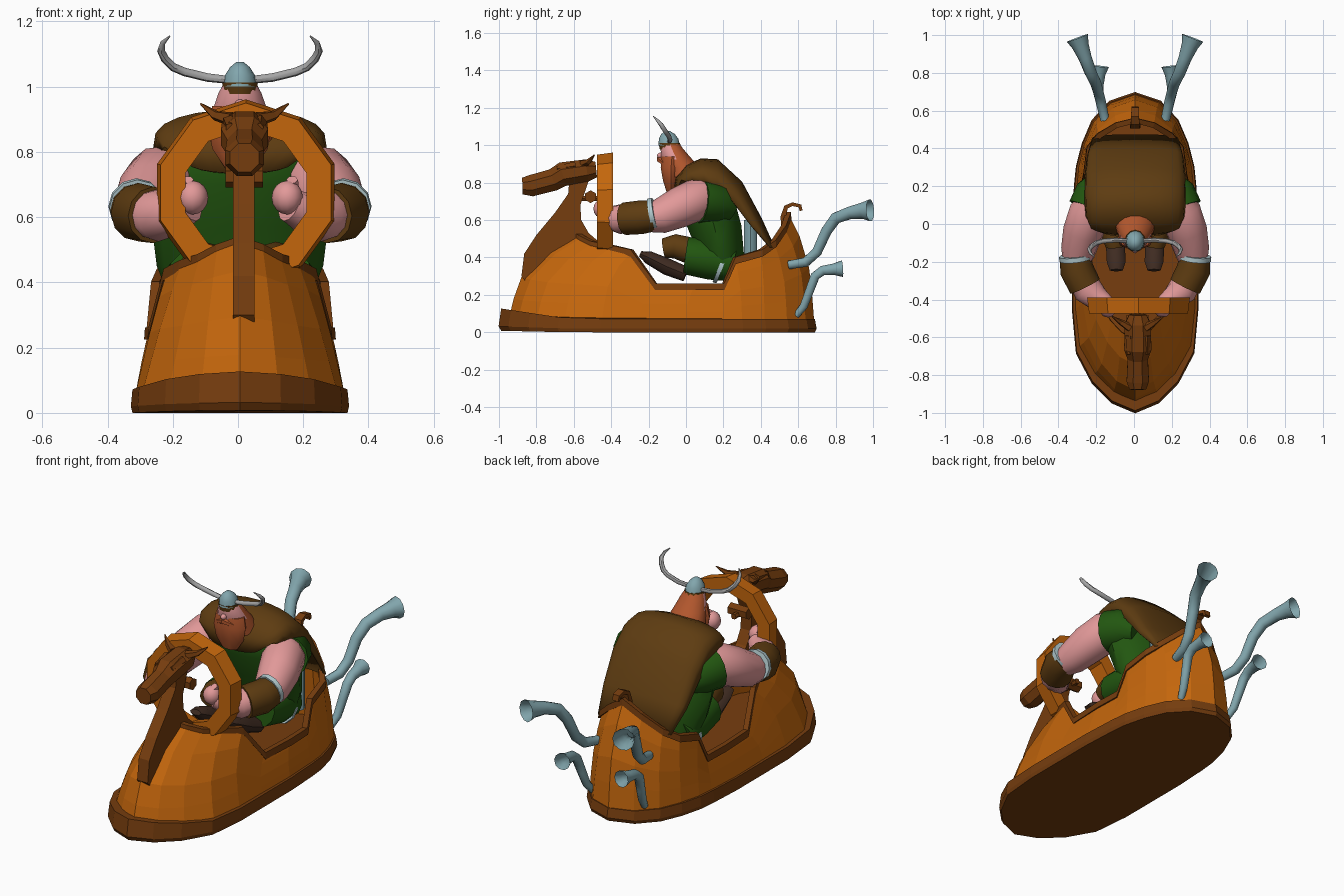
import bpy, bmesh, math
from mathutils import Vector

if "Cube" in bpy.data.objects:
    bpy.data.objects.remove(bpy.data.objects["Cube"])


def mat(name, r, g, b):
    m = bpy.data.materials.new(name)
    m.diffuse_color = [((c / 255 + 0.055) / 1.055) ** 2.4 for c in (r, g, b)] + [1]
    m.use_nodes = True
    m.node_tree.nodes["Principled BSDF"].inputs["Base Color"].default_value = m.diffuse_color
    return m


ORANGE = mat("orange wood", 196, 102, 12)
WOOD = mat("brown wood", 118, 61, 14)
CLOTH = mat("brown cloth", 94, 60, 17)
GREEN = mat("green cloth", 34, 86, 16)
SKIN = mat("pink skin", 226, 153, 153)
HAIR = mat("ginger hair", 180, 88, 46)
STEEL = mat("blue steel", 130, 166, 173)
HORN = mat("grey horn", 165, 165, 165)
BOOT = mat("dark leather", 64, 44, 34)
PALE = mat("pale trim", 180, 204, 208)


def make(name, verts, faces, material, smooth=False):
    me = bpy.data.meshes.new(name)
    me.from_pydata([tuple(v) for v in verts], [], faces)
    bm = bmesh.new()
    bm.from_mesh(me)
    bmesh.ops.recalc_face_normals(bm, faces=bm.faces)
    bm.to_mesh(me)
    bm.free()
    ob = bpy.data.objects.new(name, me)
    bpy.context.collection.objects.link(ob)
    me.materials.append(material)
    if smooth:
        bpy.ops.object.select_all(action='DESELECT')
        ob.select_set(True)
        bpy.context.view_layer.objects.active = ob
        bpy.ops.object.shade_smooth_by_angle(angle=math.radians(45))
    return ob


def skin_rings(name, rings, material, caps=(True, True), loop=False, smooth=False, closed=True):
    """Join equal-length rings of points into a surface."""
    n = len(rings[0])
    verts = [p for r in rings for p in r]
    faces = []
    for i in range(len(rings) if loop else len(rings) - 1):
        a, b = i * n, (i + 1) % len(rings) * n
        for j in range(n if closed else n - 1):
            k = (j + 1) % n
            faces.append((a + j, a + k, b + k, b + j))
    if caps[0]:
        faces.append(tuple(range(n)))
    if caps[1]:
        faces.append(tuple(range((len(rings) - 1) * n, len(rings) * n)))
    return make(name, verts, faces, material, smooth)


def tube(name, pts, radii, material, n=10, ref=(1, 0, 0), caps=(True, True), smooth=True, phase=0.0):
    """Sweep a circle or (across, up) ellipse along a path."""
    pts = [Vector(p) for p in pts]
    rings = []
    for i, p in enumerate(pts):
        d = (pts[min(i + 1, len(pts) - 1)] - pts[max(i - 1, 0)]).normalized()
        u = Vector(ref)
        u = (u - d * u.dot(d)).normalized()
        v = d.cross(u)
        r = radii[i] if isinstance(radii[i], tuple) else (radii[i], radii[i])
        rings.append([p + u * r[0] * math.cos(t) + v * r[1] * math.sin(t)
                      for t in (phase + 2 * math.pi * j / n for j in range(n))])
    return skin_rings(name, rings, material, caps, smooth=smooth)


def stack(name, rows, material, n=14):
    """Horizontal ellipses: (y, z, half width, half depth)."""
    return skin_rings(name, [[(rx * math.cos(2 * math.pi * j / n), y + ry * math.sin(2 * math.pi * j / n), z)
                              for j in range(n)] for y, z, rx, ry in rows], material, smooth=True)


def plate(name, outline, half, material):
    """Side outline (y, z) extruded across x."""
    return skin_rings(name, [[(s, y, z) for y, z in outline] for s in (.012 - half, .012 + half)], material)


def ball(name, loc, size, material, seg=12):
    bpy.ops.mesh.primitive_uv_sphere_add(segments=seg, ring_count=8, location=loc)
    ob = bpy.context.object
    ob.name, ob.scale = name, size
    ob.data.materials.append(material)
    bpy.ops.object.shade_smooth()


# Hull: base point (x, y) and rim point (x, y, z) of each station, bow to stern
ST = [((0, -.95), (0, -.60, .53)), ((.12, -.90), (.07, -.56, .505)), ((.22, -.80), (.125, -.50, .475)),
      ((.30, -.65), (.18, -.40, .455)), ((.32, -.45), (.225, -.29, .43)), ((.32, -.25), (.27, -.16, .25)),
      ((.32, 0), (.28, .05, .25)), ((.31, .2), (.275, .2, .25)), ((.30, .3), (.262, .26, .39)),
      ((.27, .42), (.245, .40, .43)), ((.22, .54), (.19, .47, .48)), ((.13, .64), (.10, .525, .56)),
      ((0, .685), (0, .55, .63))]
ST += [((-a[0], a[1]), (-b[0], b[1], b[2])) for a, b in ST[-2:0:-1]]


def hull_ring(s, f):
    """Height fraction s; ends bulge by f, sides taper almost straight."""
    g = s * .85 + f * .15
    return [(a[0] + (b[0] - a[0]) * g, a[1] + (b[1] - a[1]) * f, .06 + (b[2] - .06) * s) for a, b in ST]


skin_rings("hull", [hull_ring(0, 0), hull_ring(.25, .08), hull_ring(.5, .2), hull_ring(.8, .58), hull_ring(1, 1)],
           ORANGE, (False, False))


def rim(k, dz):
    return [(b[0] * k, b[1] * (1 + (k - 1) * .5), b[2] + dz) for a, b in ST]


skin_rings("rim_trim", [rim(1.05, -.025), rim(1.04, .012), rim(.94, .012), rim(.94, -.025)], WOOD,
           (False, False), loop=True)


def band(k, z, rise):
    return [(a[0] * k, a[1] * (1.05 if a[1] < -.6 else 1.015) * (k / 1.04),
             z + rise * min(1, max(0, (-a[1] - .6) / .35))) for a, b in ST]


skin_rings("base_band", [band(1.03, 0, .008), band(1.045, .02, .012), band(1.03, .072, .055)], WOOD)

# Figurehead: neck, head, ears and curled tail
plate("figurehead_neck", [(-.84, .25), (-.88, .3), (-.865, .42), (-.80, .52), (-.70, .64), (-.63, .74), (-.62, .86),
                          (-.5, .88), (-.53, .78), (-.565, .68), (-.56, .60), (-.52, .53), (-.45, .47), (-.6, .48),
                          (-.8, .3)], .033, WOOD)
HX = .014
tube("figurehead_head", [(HX, -.48, .87), (HX, -.53, .865), (HX, -.66, .845), (HX, -.71, .815), (HX, -.83, .783),
                         (HX, -.875, .782)],
     [(.05, .045), (.075, .065), (.078, .07), (.058, .064), (.064, .062), (.048, .048)], WOOD, 8, smooth=False,
     phase=math.pi / 8)
for s in (-1, 1):
    tube("figurehead_ear", [(HX + s * .04, -.55, .90), (HX + s * .09, -.52, .912), (HX + s * .135, -.49, .948)],
         [.024, .016, .003], WOOD, 5, ref=(0, 1, 0), smooth=False)
    tube("figurehead_brow", [(HX + s * .045, -.59, .89), (HX + s * .045, -.69, .875)], [.025, .014], WOOD, 5,
         smooth=False)
tube("tail_curl", [(0, .53, .54), (0, .52, .62), (0, .535, .67), (0, .57, .685), (0, .61, .675), (0, .615, .65)],
     [(.04, .03), (.035, .02), (.032, .016), (.03, .014), (.028, .014), (.025, .012)], WOOD, 4, smooth=False,
     phase=math.pi / 4)


# Ten-sided ring behind the figurehead, with a short handle at the neck
def deca(r, y):
    return [(.018 + r * math.sin(math.pi * j / 5), y, .675 + r * math.cos(math.pi * j / 5)) for j in range(10)]


skin_rings("front_ring", [deca(.275, -.475), deca(.286, -.39), deca(.21, -.39), deca(.195, -.475)], ORANGE,
           (False, False), loop=True)
tube("steering_handle", [(-.045, -.51, .725), (.07, -.51, .725)], [.034, .034], WOOD, 6, ref=(0, 0, 1), smooth=False)
tube("steering_rod", [(.012, -.56, .715), (.012, -.45, .715)], [.016, .016], WOOD, 6, smooth=False)

# Exhaust pipes: flared and open at the end
for s in (-1, 1):
    def sx(path):
        return [(s * x, y, z) for x, y, z in path]
    tube("upper_exhaust", sx([(.16, .55, .36), (.18, .64, .375), (.195, .70, .43), (.21, .75, .54), (.235, .80, .61),
                              (.265, .88, .64), (.29, .945, .65), (.305, .985, .652)]),
         [.024, .027, .028, .03, .032, .035, .045, .06], STEEL, 10, caps=(True, False))
    tube("lower_exhaust", sx([(.16, .59, .09), (.175, .63, .14), (.185, .66, .22), (.195, .69, .30), (.195, .73, .33),
                              (.19, .79, .337), (.185, .835, .34)]),
         [.018, .022, .024, .026, .027, .032, .046], STEEL, 10, caps=(True, False))
    tube("seat_tank", [(s * .13, .345, .28), (s * .13, .345, .60)], [.034, .034], STEEL, 8)

# Driver: torso and cape
stack("torso", [(.2, .34, .21, .12), (.18, .45, .255, .13), (.15, .57, .27, .15), (.11, .7, .265, .155),
                (.08, .79, .24, .14), (.06, .86, .13, .1)], GREEN)
ROWS = [(.17, -.07, .735, -.03, .79), (.24, -.055, .83, .0, .805), (.262, .0, .895, .04, .81),
        (.268, .08, .93, .1, .80), (.27, .17, .925, .17, .77), (.268, .3, .805, .25, .70), (.257, .405, .61, .35, .57),
        (.23, .475, .455, .45, .455)]
cape = []
for w, yc, zc, ys, zs in ROWS:
    row = []
    for j in range(13):
        t = math.pi * (j / 12 - .5)
        c = max(0, math.cos(t)) ** .6
        row.append((w * math.sin(t), ys + (yc - ys) * c, zs + (zc - zs) * c))
    cape.append(row)
ob = skin_rings("cape", cape, CLOTH, (False, False), smooth=True, closed=False)
md = ob.modifiers.new("thickness", 'SOLIDIFY')
md.thickness = .012

# Driver: head with face coloured by direction and height
head = stack("head", [(.0, .83, .11, .09), (-.015, .88, .1, .09), (-.05, .925, .085, .085), (-.075, .98, .066, .062),
                      (-.085, 1.01, .05, .05)], HAIR)
head.data.materials.append(SKIN)
for f in head.data.polygons:
    if f.normal.y < .15 and .92 < f.center.z < 1.0:
        f.material_index = 1
ball("nose", (0, -.135, .945), (.016, .02, .016), SKIN, 8)
stack("beard", [(-.075, .94, .085, .058), (-.08, .88, .097, .058), (-.08, .81, .085, .045), (-.08, .75, .045, .025)],
      HAIR, 10)
tube("moustache", [(-.07, -.1, .89), (0, -.138, .925), (.07, -.1, .89)], [.012, .02, .012], HAIR, 6, ref=(0, 0, 1))
stack("helmet_band", [(-.08, .977, .055, .06), (-.09, 1.012, .054, .057)], CLOTH, 12)
stack("helmet", [(-.09, 1.0, .052, .057), (-.093, 1.035, .046, .052), (-.096, 1.06, .03, .036),
                 (-.098, 1.075, .012, .014)], STEEL, 12)

for s in (-1, 1):
    def limb(name, path, radii, material, n=12, ref=(1, 0, 0)):
        tube(name, [(s * x, y, z) for x, y, z in path], radii, material, n, ref)
    # Long horns
    limb("helmet_horn", [(.03, -.09, 1.02), (.10, -.085, 1.028), (.17, -.09, 1.045), (.205, -.10, 1.06),
                         (.23, -.117, 1.085), (.242, -.133, 1.11), (.236, -.155, 1.135), (.215, -.175, 1.155)],
         [.012, .013, .013, .013, .013, .012, .008, .002], HORN, 8, (0, 1, 0))
    # Arms: sleeve, upper arm, cuff, forearm, fist
    limb("sleeve", [(.17, .24, .66), (.205, .17, .69), (.24, .08, .70)], [.07, .11, .115], GREEN)
    limb("upper_arm", [(.19, .13, .73), (.238, .06, .71), (.275, -.04, .665), (.30, -.14, .62), (.312, -.22, .605)],
         [.09, .113, .108, .093, .07], SKIN)
    limb("cuff_lining", [(.318, -.165, .635), (.315, -.19, .63)], [.086, .086], PALE)
    limb("arm_cuff", [(.315, -.175, .622), (.31, -.24, .615), (.265, -.33, .607)], [.083, .09, .087], CLOTH)
    limb("forearm", [(.29, -.28, .61), (.25, -.35, .605), (.20, -.395, .612), (.15, -.43, .635)],
         [.07, .08, .066, .05], SKIN)
    ball("fist", (s * .145, -.445, .66), (.048, .05, .052), SKIN)
    limb("thumb", [(.16, -.42, .68), (.16, -.45, .715)], [.022, .018], SKIN, 6)

    # Legs and boots
    limb("thigh", [(.13, .25, .36), (.13, .14, .39), (.125, .0, .41)], [.09, .11, .1], GREEN)
    limb("trouser_lining", [(.13, .2, .355), (.13, .18, .363)], [.1, .102], PALE)
    limb("boot_top", [(.115, .01, .44), (.11, -.06, .46), (.105, -.12, .45)], [.07, .065, .052], CLOTH)
    limb("boot", [(.11, .0, .31), (.105, -.1, .35), (.1, -.2, .40), (.1, -.245, .42)],
         [(.05, .04), (.05, .045), (.05, .035), (.035, .015)], BOOT, 8)

# Small sideways offset seen in the grids
for ob in bpy.context.scene.objects:
    ob.location.x += .006
